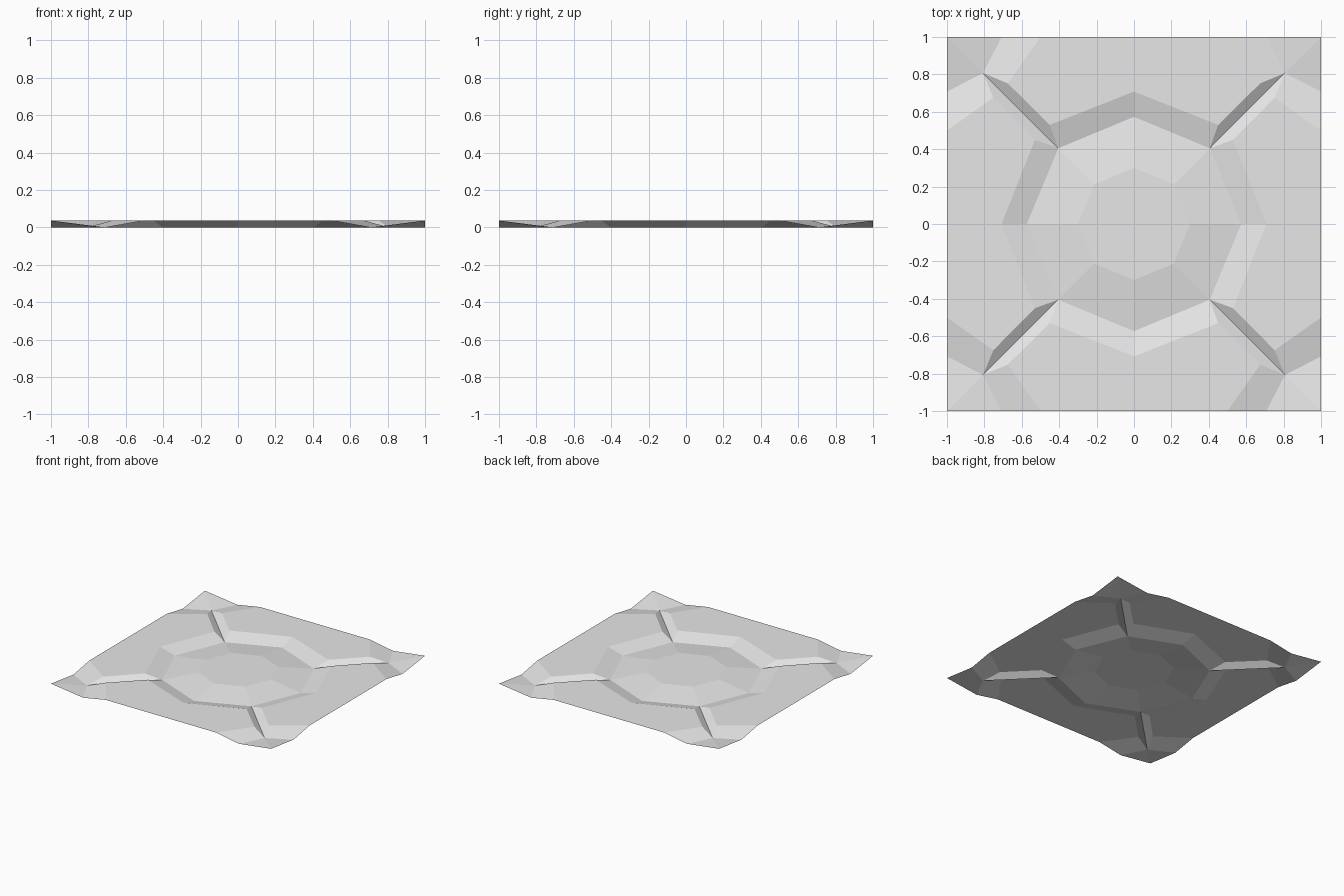
import bpy, bmesh

cube = bpy.data.objects.get("Cube")
if cube:
    bpy.data.objects.remove(cube)

HIGH = 0.037  # level of the plain, the plateau and the corner peaks

stone = bpy.data.materials.new("light_grey")
stone.use_nodes = True
stone.diffuse_color = (0.8, 0.8, 0.8, 1)
stone.node_tree.nodes["Principled BSDF"].inputs["Base Color"].default_value = (0.8, 0.8, 0.8, 1)

# Key points of one eighth of the tile, between the +y axis and the diagonal
points = {
    "centre": (0, 0, HIGH),
    "plateau_a": (0, 0.3, HIGH), "plateau_b": (0.212, 0.212, HIGH),
    "moat_a": (0, 0.573, 0), "moat_b": (0.405, 0.405, 0),
    "rim_a": (0, 0.708, HIGH), "rim_b": (0.45, 0.53, HIGH),
    "channel_end": (0.807, 0.807, 0), "channel_bank": (0.675, 0.752, HIGH),
    "edge_mid": (0, 1, HIGH), "edge_rim": (0.5, 1, HIGH),
    "edge_dip": (0.708, 1, 0), "corner": (1, 1, HIGH),
}

# Faces of the eighth: plateau, inner slope, moat wall, plain, channel, corner
faces = [
    ("centre", "plateau_b", "plateau_a"),
    ("plateau_a", "plateau_b", "moat_b", "moat_a"),
    ("moat_a", "moat_b", "rim_b", "rim_a"),
    ("rim_a", "rim_b", "channel_bank", "edge_rim", "edge_mid"),
    ("moat_b", "channel_end", "channel_bank", "rim_b"),
    ("channel_bank", "channel_end", "edge_dip", "edge_rim"),
    ("channel_end", "corner", "edge_dip"),
]

bm = bmesh.new()


def add_eighth(swap, sx, sy):
    """Add one reflected copy, keeping every face pointing up."""
    verts = {}
    for name, (x, y, z) in points.items():
        if swap:
            x, y = y, x
        verts[name] = bm.verts.new((x * sx, y * sy, z))
    flipped = swap != (sx * sy < 0)
    for names in faces:
        loop = [verts[n] for n in names]
        bm.faces.new(loop[::-1] if flipped else loop)


for swap in (False, True):
    for sx in (1, -1):
        for sy in (1, -1):
            add_eighth(swap, sx, sy)

# Weld the eighths into one open sheet
bmesh.ops.remove_doubles(bm, verts=bm.verts[:], dist=0.0005)

mesh = bpy.data.meshes.new("ground_tile")
bm.to_mesh(mesh)
bm.free()
mesh.materials.append(stone)
tile = bpy.data.objects.new("ground_tile", mesh)
bpy.context.collection.objects.link(tile)
